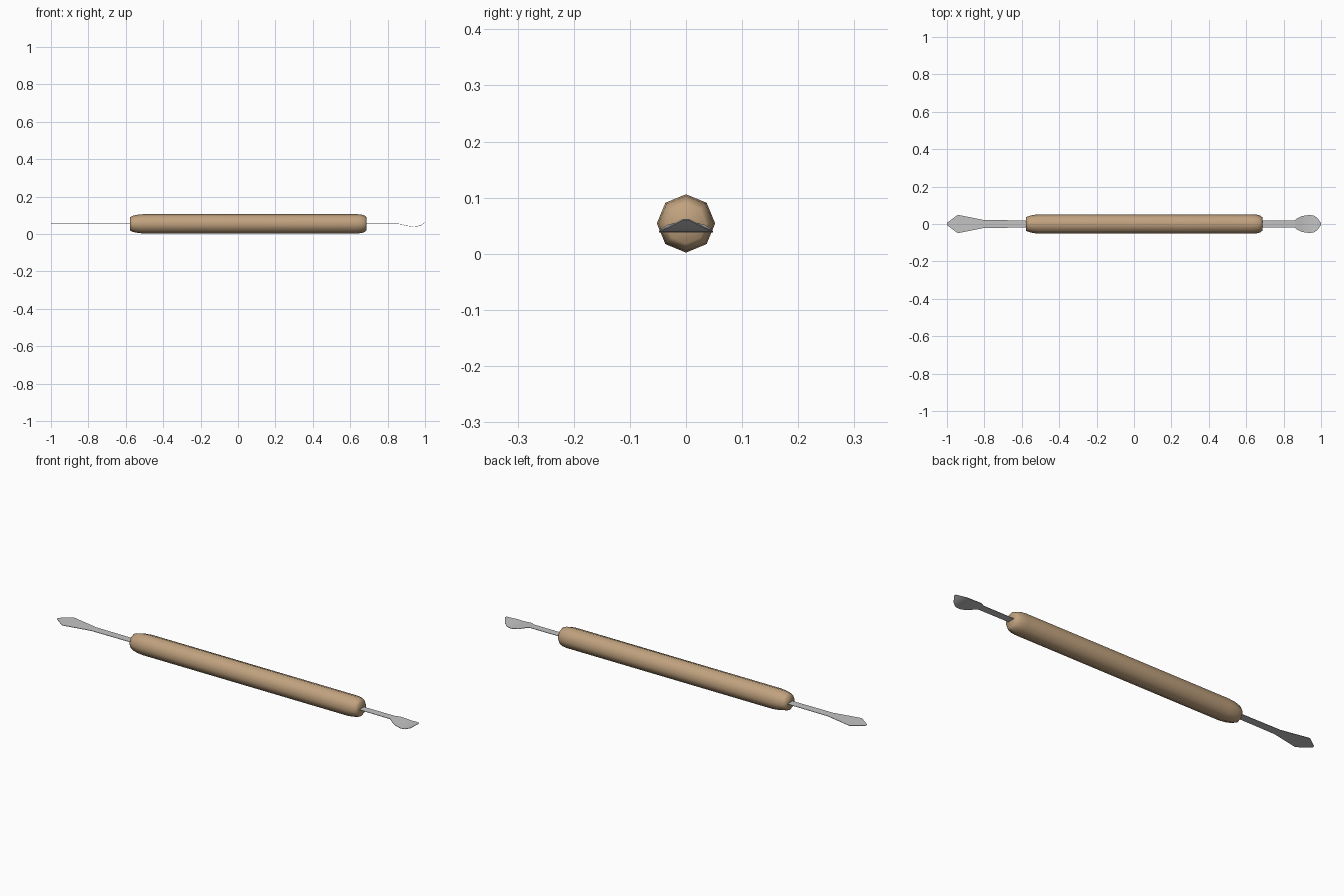
import bpy, bmesh, math

if "Cube" in bpy.data.objects:
    bpy.data.objects.remove(bpy.data.objects["Cube"])

ZC = 0.054  # height of the tool axis


def material(name, rgb):
    m = bpy.data.materials.new(name)
    m.diffuse_color = (*rgb, 1)
    m.use_nodes = True
    m.node_tree.nodes["Principled BSDF"].inputs["Base Color"].default_value = m.diffuse_color
    return m


wood = material("tan wood", (0.53, 0.36, 0.21))
steel = material("light grey steel", (0.55, 0.55, 0.55))


def finish(name, bm, mat, smooth_angle):
    bmesh.ops.recalc_face_normals(bm, faces=bm.faces)
    me = bpy.data.meshes.new(name)
    bm.to_mesh(me)
    bm.free()
    me.materials.append(mat)
    ob = bpy.data.objects.new(name, me)
    bpy.context.collection.objects.link(ob)
    bpy.ops.object.select_all(action='DESELECT')
    ob.select_set(True)
    bpy.context.view_layer.objects.active = ob
    bpy.ops.object.shade_smooth_by_angle(angle=math.radians(smooth_angle))
    return ob


# Handle: eight-sided rod with rounded ends, (x, radius) rings
bm = bmesh.new()
rings = []
for x, r in [(-0.577, 0.036), (-0.562, 0.043), (-0.535, 0.049), (-0.50, 0.052),
             (0.635, 0.052), (0.662, 0.049), (0.678, 0.043), (0.686, 0.036)]:
    rings.append([bm.verts.new((x, r * math.cos(k * math.pi / 4),
                                ZC + r * math.sin(k * math.pi / 4))) for k in range(8)])
for a, b in zip(rings, rings[1:]):
    for k in range(8):
        bm.faces.new((a[k], a[(k + 1) % 8], b[(k + 1) % 8], b[k]))
bm.faces.new(rings[0])
bm.faces.new(rings[-1])
finish("handle", bm, wood, 80)


# Blades: thin symmetric strips, stations are (x, half width, z)
def blade(name, stations):
    t = 0.001
    bm = bmesh.new()
    rows = [[bm.verts.new((x, s * w, z + d)) for s, d in ((-1, -t), (1, -t), (1, t), (-1, t))]
            for x, w, z in stations]
    for a, b in zip(rows, rows[1:]):
        for k in range(4):
            bm.faces.new((a[k], a[(k + 1) % 4], b[(k + 1) % 4], b[k]))
    bm.faces.new(rows[0])
    bm.faces.new(rows[-1])
    finish(name, bm, steel, 30)


blade("spear_blade", [(-1.0, 0.006, ZC), (-0.942, 0.049, ZC), (-0.80, 0.021, ZC),
                      (-0.54, 0.019, ZC)])
blade("spoon_blade", [(0.65, 0.018, ZC), (0.857, 0.019, ZC), (0.875, 0.032, 0.051),
                      (0.90, 0.043, 0.044), (0.935, 0.048, 0.039), (0.96, 0.046, 0.041),
                      (0.98, 0.033, 0.047), (1.0, 0.005, 0.061)])
